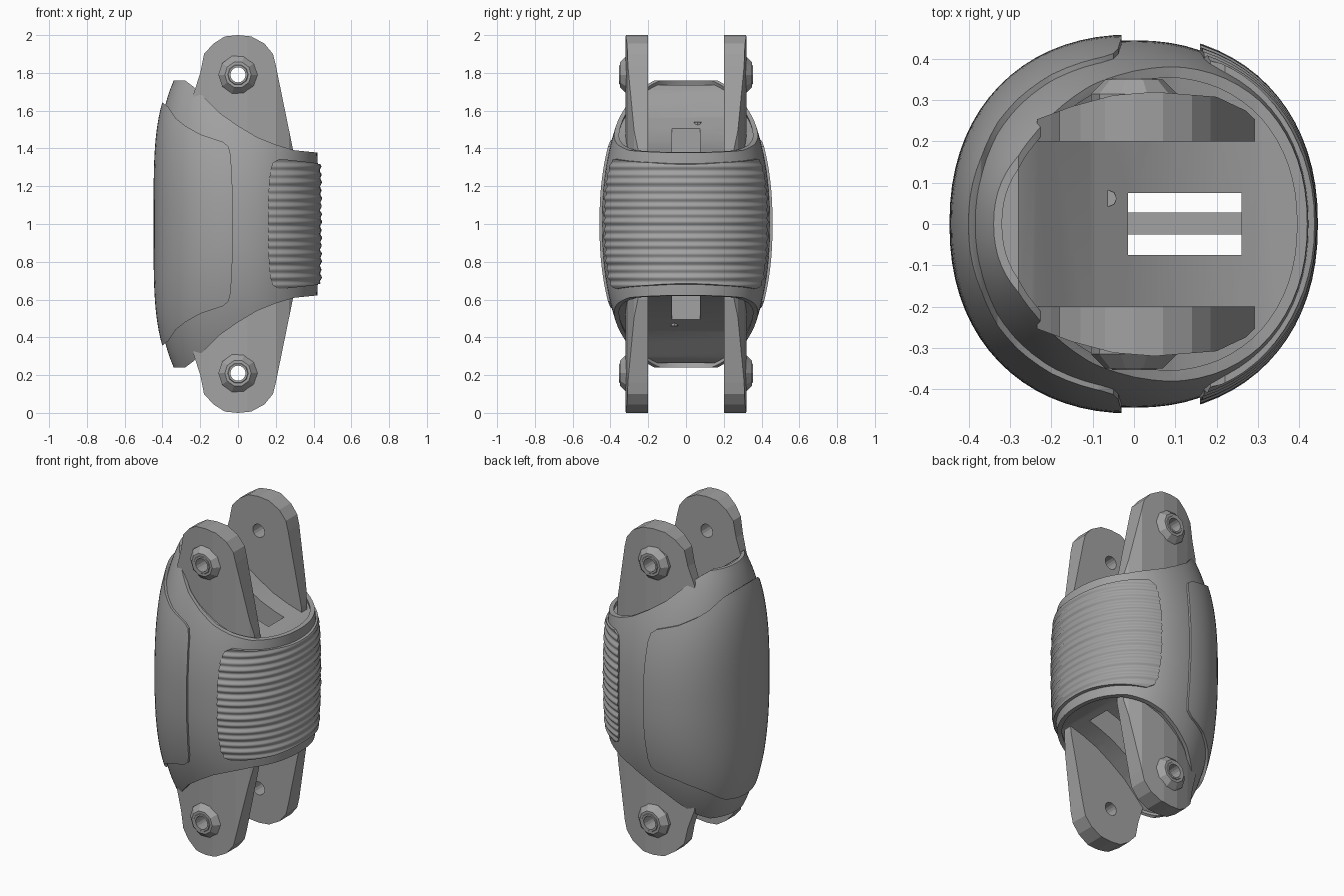
import bpy, bmesh, math
from mathutils import Matrix

if "Cube" in bpy.data.objects:
    bpy.data.objects.remove(bpy.data.objects["Cube"])

grey = bpy.data.materials.new("plain grey")
grey.use_nodes = True
GREY = (0.36, 0.36, 0.36, 1)
grey.diffuse_color = GREY
grey.node_tree.nodes["Principled BSDF"].inputs["Base Color"].default_value = GREY


def finish(name, bm):
    bmesh.ops.recalc_face_normals(bm, faces=bm.faces)
    mesh = bpy.data.meshes.new(name)
    bm.to_mesh(mesh)
    bm.free()
    mesh.materials.append(grey)
    ob = bpy.data.objects.new(name, mesh)
    bpy.context.collection.objects.link(ob)
    return ob


def loft(name, rings):
    """Skin a stack of equal point rings and cap both ends."""
    bm = bmesh.new()
    rows = [[bm.verts.new(p) for p in ring] for ring in rings]
    n = len(rows[0])
    for a, b in zip(rows, rows[1:]):
        for i in range(n):
            j = (i + 1) % n
            bm.faces.new((a[i], a[j], b[j], b[i]))
    bm.faces.new(rows[0])
    bm.faces.new(rows[-1])
    return finish(name, bm)


def side_prism(name, profile, y0=-0.7, y1=0.7):
    return loft(name, [[(x, y, z) for x, z in profile] for y in (y0, y1)])


def plan_prism(name, outline, z0, z1):
    return loft(name, [[(x, y, z) for x, y in outline] for z in (z0, z1)])


def box(name, x0, x1, y0, y1, z0, z1):
    return plan_prism(name, [(x0, y0), (x1, y0), (x1, y1), (x0, y1)], z0, z1)


def barrel(name, rx, ry, rows=40, half=0.8, ripple=0.0):
    """Rounded-square barrel that narrows towards both ends."""
    rings = []
    for k in range(rows + 1):
        d = half * (2 * k / rows - 1)
        t = abs(d) / 0.76
        r = ripple * (math.sin(d * 150) + 0.4 * math.sin(d * 61))
        sx = (rx + r) * (1 - 0.2 * t ** 4)
        sy = (ry + r) * (1 - 0.4 * t ** 2.3)
        ring = []
        for i in range(72):
            a = math.tau * i / 72
            c, s = math.cos(a), math.sin(a)
            ring.append((math.copysign(abs(c) ** (2 / 2.2), c) * sx,
                         math.copysign(abs(s) ** (2 / 2.2), s) * sy, 1 + d))
        rings.append(ring)
    return loft(name, rings)


def cut(ob, tool, operation, keep=False):
    mod = ob.modifiers.new("cut", "BOOLEAN")
    mod.object, mod.operation, mod.solver = tool, operation, "EXACT"
    graph = bpy.context.evaluated_depsgraph_get()
    mesh = bpy.data.meshes.new_from_object(ob.evaluated_get(graph))
    ob.modifiers.clear()
    ob.data = mesh
    if not keep:
        bpy.data.objects.remove(tool)
    return ob


def both_ends(upper):
    return upper + [(x, 2 - z) for x, z in reversed(upper)]


def duplicate(ob, name, matrix):
    other = ob.copy()
    other.data = ob.data.copy()
    other.name = name
    other.data.transform(matrix)
    if matrix.determinant() < 0:
        other.data.flip_normals()
    bpy.context.collection.objects.link(other)
    return other


# Swept rim line shared by the shell and the recessed core
rim = [(0.5, 1.37), (0.4, 1.38), (0.3, 1.39), (0.2, 1.42), (0.1, 1.46), (0, 1.52),
       (-0.1, 1.59), (-0.2, 1.69), (-0.24, 1.73), (-0.28, 1.76), (-0.5, 1.76)]
slot = box("slot_cutter", -0.015, 0.26, -0.075, 0.075, -0.1, 2.1)
slot.hide_render = True

shell = barrel("outer_shell", 0.425, 0.445)
cut(shell, side_prism("rim_cutter", both_ends(rim)), "INTERSECT")
cut(shell, barrel("inside_cutter", 0.4, 0.415, half=0.82), "DIFFERENCE")

core = barrel("inner_core", 0.402, 0.417)
cut(core, side_prism("floor_cutter", both_ends([(x, z - 0.025) for x, z in rim])), "INTERSECT")
cut(core, slot, "DIFFERENCE", keep=True)

# Smooth wrap-round guard on the right side
guard_edge = [(-0.5, 1.66), (-0.41, 1.65), (-0.37, 1.62), (-0.33, 1.56), (-0.28, 1.52),
              (-0.2, 1.475), (-0.08, 1.435), (-0.05, 1.41), (-0.038, 1.36), (-0.03, 1.2)]
guard = barrel("side_guard", 0.447, 0.459)
cut(guard, side_prism("guard_cutter", both_ends(guard_edge)), "INTERSECT")

# Ribbed grip pad on the left side
pad_edge = [(0.5, 1.3), (0.4, 1.325), (0.22, 1.345), (0.185, 1.325), (0.17, 1.28), (0.16, 1.15)]
pad = barrel("grip_pad", 0.44, 0.455, rows=150, half=0.4, ripple=0.004)
cut(pad, side_prism("pad_cutter", both_ends(pad_edge)), "INTERSECT")
cut(pad, slot, "DIFFERENCE")

# Thin web across the slot
web = box("slot_web", -0.03, 0.28, -0.025, 0.028, 0.85, 1.15)

# Lug: tapered eye with a bowed outer face
eye = [(0.3, 1.25), (0.29, 1.4), (0.2, 1.84), (0.185, 1.9), (0.14, 1.955), (0.07, 1.993), (0, 2),
       (-0.07, 1.993), (-0.13, 1.955), (-0.18, 1.9), (-0.2, 1.8), (-0.235, 1.69), (-0.235, 1.25)]
bow = [(-0.25, 0.2), (0.31, 0.2), (0.31, 0.235), (0.27, 0.275), (0.2, 0.308), (0.05, 0.32),
       (-0.05, 0.312), (-0.15, 0.285), (-0.25, 0.248)]
lug = side_prism("upper_back_lug", eye)
cut(lug, plan_prism("bow_cutter", bow, 1, 2.2), "INTERSECT")


def disc(radius, y, sides=10):
    return [(radius * math.cos(math.tau * i / sides), y,
             1.79 + radius * math.sin(math.tau * i / sides)) for i in range(sides)]


# Chamfered boss with a raised collar, and the pin hole through both
boss = loft("upper_back_boss", [disc(0.104, 0.28), disc(0.104, 0.315), disc(0.07, 0.35),
                                disc(0.055, 0.35), disc(0.052, 0.354)])
for part in (lug, boss):
    cut(part, loft("hole_cutter", [disc(0.04, 0.1, 16), disc(0.04, 0.5, 16)]), "DIFFERENCE")

# Small stud on the floor
stud = plan_prism("upper_stud", [(-0.062 + 0.02 * math.cos(math.tau * i / 8),
                                  0.062 + 0.02 * math.sin(math.tau * i / 8)) for i in range(8)],
                  1.45, 1.54)

# Mirror lugs and bosses to the front, then everything to the lower end
flip_y = Matrix.Scale(-1, 4, (0, 1, 0))
flip_z = Matrix.Translation((0, 0, 2)) @ Matrix.Scale(-1, 4, (0, 0, 1))
for part, kind in ((lug, "lug"), (boss, "boss")):
    duplicate(part, "upper_front_" + kind, flip_y)
    duplicate(part, "lower_back_" + kind, flip_z)
    duplicate(part, "lower_front_" + kind, flip_y @ flip_z)
duplicate(stud, "lower_stud", flip_y @ flip_z)

# Smooth the curved body parts, keep the lugs faceted
bpy.ops.object.select_all(action="DESELECT")
for ob in (shell, core, guard, pad):
    ob.select_set(True)
bpy.context.view_layer.objects.active = shell
bpy.ops.object.shade_smooth_by_angle(angle=math.radians(32))
